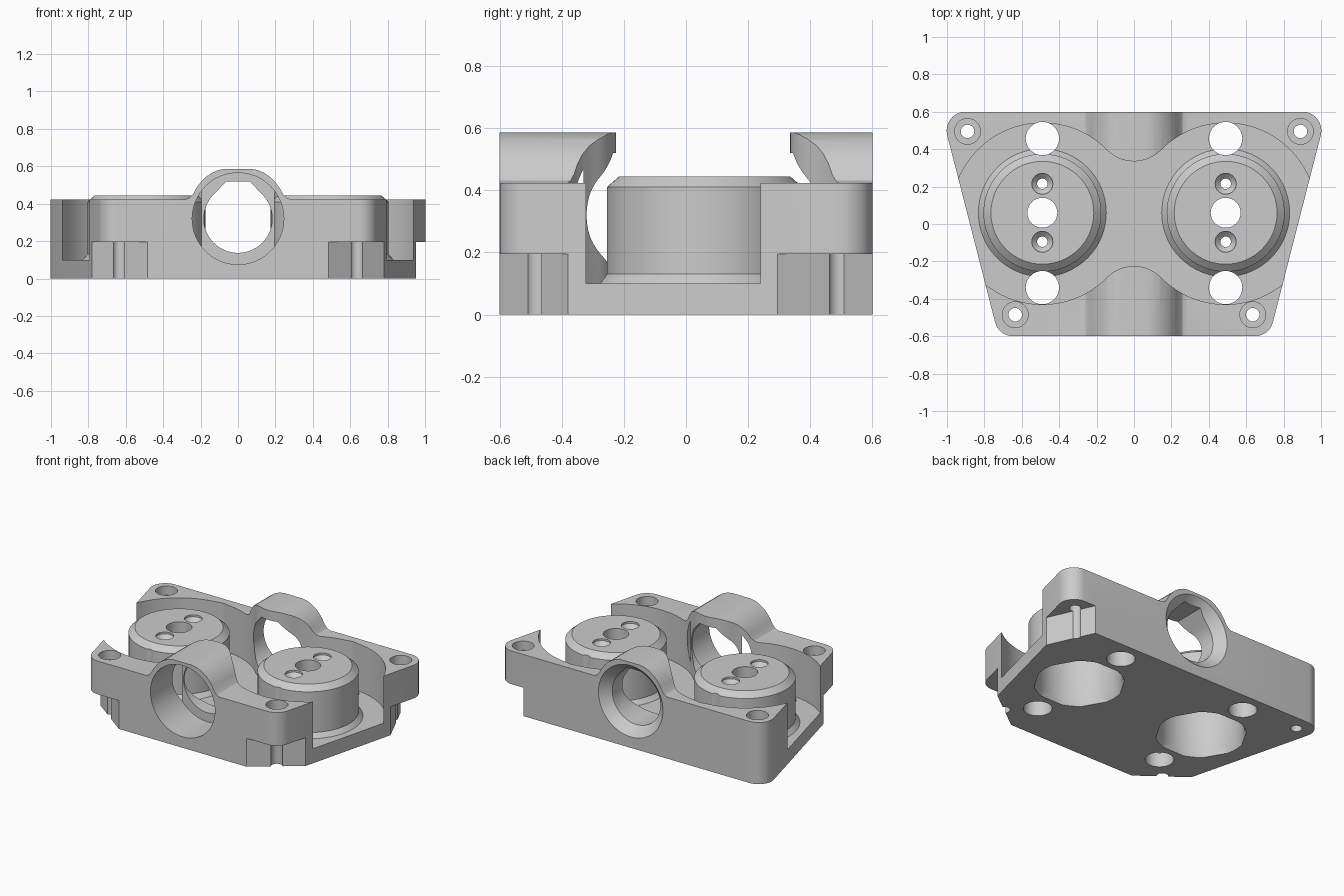
import bpy, bmesh
from math import sin, cos, radians, atan2, degrees, pi
from mathutils import Matrix, Vector

if "Cube" in bpy.data.objects:
    bpy.data.objects.remove(bpy.data.objects["Cube"])


def arc(cx, cy, r, a0, a1, n=16):
    return [(cx + r * cos(radians(a0 + (a1 - a0) * i / n)),
             cy + r * sin(radians(a0 + (a1 - a0) * i / n))) for i in range(n + 1)]


def loft(name, rings, m=Matrix.Identity(4)):
    """Closed solid through rings of equal point count."""
    bm = bmesh.new()
    rows = [[bm.verts.new(m @ Vector(p)) for p in ring] for ring in rings]
    n = len(rows[0])
    for a, b in zip(rows, rows[1:]):
        for i in range(n):
            bm.faces.new((a[i], a[(i + 1) % n], b[(i + 1) % n], b[i]))
    bm.faces.new(rows[0])
    bm.faces.new(rows[-1])
    bmesh.ops.recalc_face_normals(bm, faces=bm.faces)
    me = bpy.data.meshes.new(name)
    bm.to_mesh(me)
    bm.free()
    ob = bpy.data.objects.new(name, me)
    bpy.context.collection.objects.link(ob)
    return ob


def prism(name, pts, z0, z1):
    return loft(name, [[(x, y, z) for x, y in pts] for z in (z0, z1)])


def prism_y(name, pts, y0, y1):
    return loft(name, [[(x, y, z) for x, z in pts] for y in (y0, y1)])


def lathe(name, prof, x=0, y=0, z=0, rot=0, n=64):
    m = Matrix.Translation((x, y, z)) @ Matrix.Rotation(rot, 4, 'X')
    return loft(name, [[(r * cos(2 * pi * i / n), r * sin(2 * pi * i / n), h)
                        for i in range(n)] for r, h in prof], m)


def boolean(target, other, op='DIFFERENCE'):
    mod = target.modifiers.new('bool', 'BOOLEAN')
    mod.object, mod.operation, mod.solver = other, op, 'EXACT'
    bpy.context.view_layer.objects.active = target
    bpy.ops.object.modifier_apply(modifier=mod.name)
    bpy.data.objects.remove(other)


# Tapered base plate with rounded corners
right = arc(.646, -.5, .1, -90, -14.4, 8) + arc(.902, .5, .1, -14.4, 90, 8)
body = prism('housing', right + [(-x, y) for x, y in reversed(right)], 0, .423)

# Raised tunnel along the middle
half = [(.28, .3), (.28, .423), (.258, .432), (.24, .452), (.222, .485), (.2, .515),
        (.172, .543), (.14, .565), (.105, .58), (.07, .586)]
boolean(body, prism_y('tunnel', half + [(-x, z) for x, z in reversed(half)], -.6, .6), 'UNION')

# Twin round pocket with filleted neck
CX, CY, R, F, H = .49, .055, .485, .203, .483
a = degrees(atan2(H, -CX))
pocket = (arc(CX, CY, R, -a, a, 64)[:-1] + arc(0, CY + H, F, a - 180, -a, 24)[:-1]
          + arc(-CX, CY, R, 180 - a, 180 + a, 64)[:-1] + arc(0, CY - H, F, a, 180 - a, 24)[:-1])
boolean(body, prism('pocket', pocket, .1, 1))

# Bore: flat-topped teardrop, deep front counterbore, rear chamfer
bore = arc(0, .32, .183, 135, 405, 40) + [(.062, .52), (-.062, .52)]
boolean(body, prism_y('bore', bore, -.7, .7))
boolean(body, lathe('front_counterbore', [(.245, -.7), (.245, -.33)], z=.32, rot=-pi / 2))
boolean(body, lathe('rear_chamfer', [(.182, .538), (.245, .6), (.265, .62)], z=.32, rot=-pi / 2))

# Round bosses, hollow below, with their holes
for s in (-1, 1):
    x = s * .49
    boolean(body, lathe('boss', [(.33, .05), (.342, .1), (.315, .13), (.315, .41), (.275, .445)],
                        x, .06), 'UNION')
    hexa = [(.31 * cos(pi * i / 3), .31 * sin(pi * i / 3)) for i in range(6)]
    hollow = prism('hollow', [(x + p, .06 + q) for p, q in hexa], -.1, .35)
    boolean(hollow, lathe('hollow_limit', [(.32, -.05), (.28, 0), (.265, .04), (.265, .35)], x, .06),
            'INTERSECT')
    boolean(body, hollow)
    boolean(body, lathe('centre_hole', [(.08, .2), (.08, .6)], x, .06, n=32))
    for dy in (-.155, .155):
        boolean(body, lathe('boss_screw', [(.028, .2), (.028, .405), (.056, .432), (.056, .6)],
                            x, .06 + dy, n=32))
    for y in (-.34, .457):
        boolean(body, lathe('floor_hole', [(.089, -.1), (.089, .6)], x, y, n=40))

# Lower corner notches: both front corners and the right rear one
for pts in ([(.485, -.6), (.78, -.38), (1, -.22), (1, -.8), (.217, -.8)],
            [(-.485, -.6), (-.78, -.38), (-1, -.22), (-1, -.8), (-.217, -.8)],
            [(.952, .295), (.815, .6), (.725, .8), (1.2, .8), (1.2, .2), (.995, .2)]):
    boolean(body, prism('notch', pts, -.1, .195))

# Corner screw holes with counterbores
for s in (-1, 1):
    for x, y in ((.89, .495), (.635, -.485)):
        boolean(body, lathe('corner_screw', [(.036, -.1), (.036, .36), (.069, .36), (.069, .6)],
                            s * x, y, n=32))

# Smooth curved walls, keep crisp edges
bpy.ops.object.select_all(action='DESELECT')
body.select_set(True)
bpy.context.view_layer.objects.active = body
bpy.ops.object.shade_smooth_by_angle(angle=radians(25))
